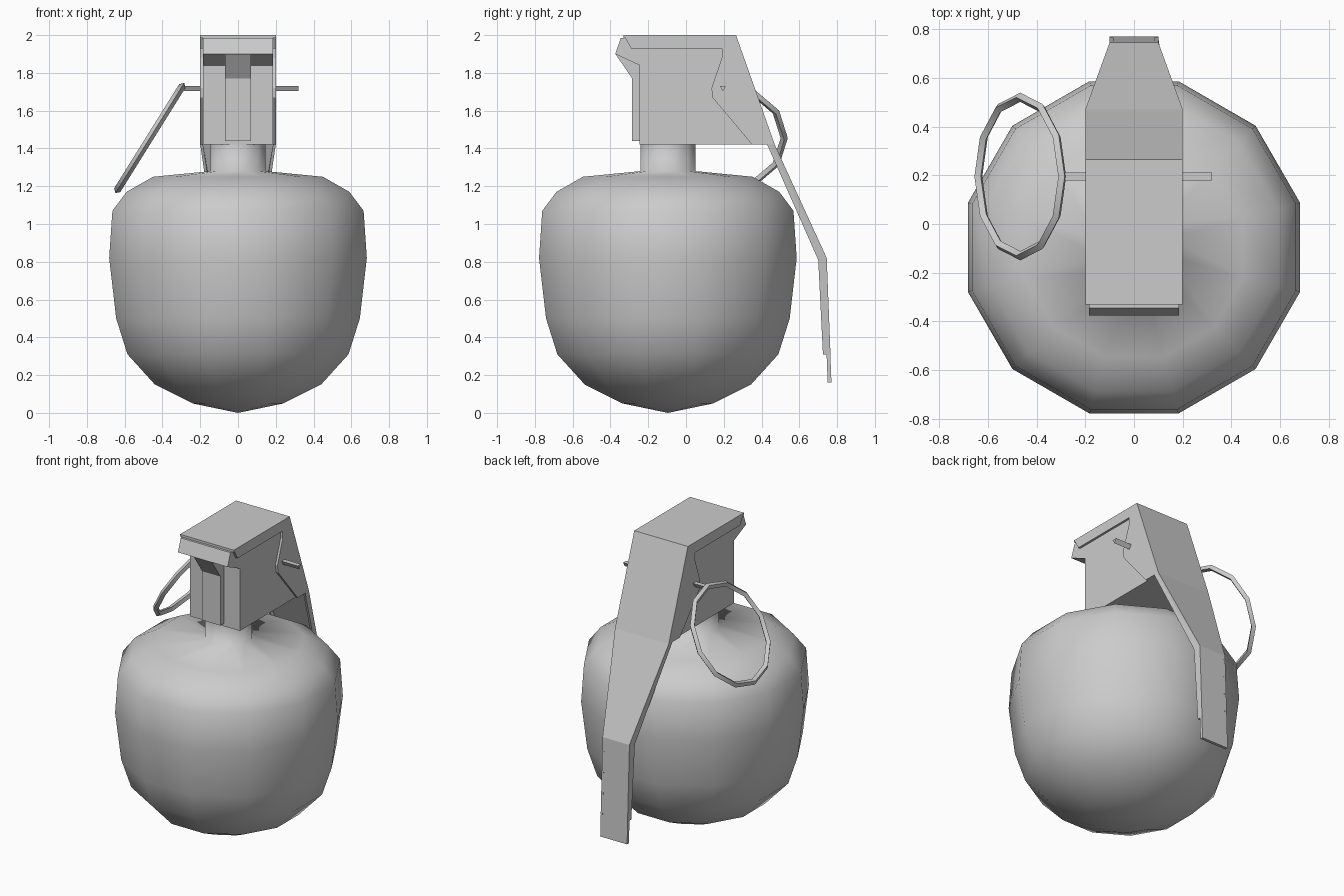
import bpy, bmesh, math
from mathutils import Vector

if "Cube" in bpy.data.objects:
    bpy.data.objects.remove(bpy.data.objects["Cube"])

grey = bpy.data.materials.new("grey metal")
grey.diffuse_color = (0.6, 0.6, 0.6, 1)
grey.use_nodes = True
grey.node_tree.nodes["Principled BSDF"].inputs["Base Color"].default_value = grey.diffuse_color


def make(name, verts, faces, smooth=None):
    me = bpy.data.meshes.new(name)
    me.from_pydata(verts, [], faces)
    bm = bmesh.new()
    bm.from_mesh(me)
    bmesh.ops.recalc_face_normals(bm, faces=bm.faces)
    bm.to_mesh(me)
    bm.free()
    me.materials.append(grey)
    ob = bpy.data.objects.new(name, me)
    bpy.context.collection.objects.link(ob)
    if smooth:
        bpy.ops.object.select_all(action='DESELECT')
        ob.select_set(True)
        bpy.context.view_layer.objects.active = ob
        bpy.ops.object.shade_smooth_by_angle(angle=math.radians(smooth))
    return ob


def extrude(name, profile, left, right):
    """Side profile (y, z) spanned between two x functions."""
    n = len(profile)
    verts = [(left(y), y, z) for y, z in profile] + [(right(y), y, z) for y, z in profile]
    faces = [tuple(range(n)), tuple(range(n, 2 * n))]
    faces += [(i, (i + 1) % n, n + (i + 1) % n, n + i) for i in range(n)]
    return make(name, verts, faces)


def tube(name, points, radius, sides, up, closed):
    """Sweep a small polygon along points."""
    verts, faces, n = [], [], len(points)
    for i, p in enumerate(points):
        a = points[i - 1] if closed or i else p
        b = points[(i + 1) % n] if closed or i < n - 1 else p
        t = (b - a).normalized()
        side = t.cross(up).normalized()
        for k in range(sides):
            ang = 2 * math.pi * k / sides - math.pi / 2
            verts.append(p + radius * (math.cos(ang) * side + math.sin(ang) * up))
    for i in range(n if closed else n - 1):
        j = (i + 1) % n
        for k in range(sides):
            m = (k + 1) % sides
            faces.append((i * sides + k, i * sides + m, j * sides + m, j * sides + k))
    if not closed:
        faces += [tuple(range(sides)), tuple(range((n - 1) * sides, n * sides))]
    return make(name, verts, faces, 35 if closed else None)


# Round body and neck: twelve-sided lathe, (flat-to-centre distance, height)
profile = [(0.24, 0.05), (0.44, 0.15), (0.585, 0.31), (0.645, 0.50), (0.682, 0.82),
           (0.665, 1.07), (0.59, 1.17), (0.45, 1.25), (0.145, 1.28), (0.145, 1.44)]
SIDES, CY = 12, -0.096
verts, faces = [], []
for r, z in profile:
    r /= math.cos(math.pi / SIDES)
    for k in range(SIDES):
        a = 2 * math.pi * (k + 0.5) / SIDES
        verts.append((r * math.cos(a), CY + r * math.sin(a), z))
for i in range(len(profile) - 1):
    for k in range(SIDES):
        m = (k + 1) % SIDES
        faces.append((i * SIDES + k, i * SIDES + m, (i + 1) * SIDES + m, (i + 1) * SIDES + k))
verts.append((0, CY, 0))
faces += [(len(verts) - 1, (k + 1) % SIDES, k) for k in range(SIDES)]
make("body", verts, faces, 100)

# Head block with overhanging front lip
W = 0.185
extrude("head", [(-0.245, 1.42), (-0.245, 1.84), (-0.375, 1.90), (-0.345, 1.985),
                 (0.25, 1.985), (0.425, 1.42)], lambda y: -W, lambda y: W)
# Raised rib on the front of the head
extrude("front_rib", [(-0.285, 1.44), (-0.285, 1.77), (-0.372, 1.898), (-0.22, 1.90),
                      (-0.22, 1.44)], lambda y: -0.068, lambda y: 0.068)


# Lever: half width narrows along its length
def half(y):
    return 0.2 - 0.1 * min(1, max(0, (y - 0.47) / 0.275))


outer = [(-0.33, 2.0), (0.265, 2.0), (0.47, 1.42), (0.745, 0.82), (0.77, 0.16)]
inner = [(0.75, 0.16), (0.725, 0.82), (0.45, 1.42), (0.25, 1.985), (-0.33, 1.985)]
n = len(outer)
verts, faces = [], []
for o, i in zip(outer, reversed(inner)):
    w = half(o[0])
    verts += [(-w, *o), (w, *o), (w, *i), (-w, *i)]
for s in range(n - 1):
    faces += [(4 * s + k, 4 * s + (k + 1) % 4, 4 * s + 4 + (k + 1) % 4, 4 * s + 4 + k)
              for k in range(4)]
faces += [(0, 1, 2, 3), tuple(range(4 * n - 4, 4 * n))]
make("lever", verts, faces)

# Side flanges of the lever: wide plate over the head, thin lip further down
plate = [(-0.33, 2.0), (0.265, 2.0), (0.47, 1.42), (0.35, 1.42), (0.14, 1.67),
         (0.135, 1.72), (0.19, 1.88), (0.19, 1.93), (-0.29, 1.93)]
lip = [(0.47, 1.42), (0.745, 0.82), (0.765, 0.31), (0.725, 0.31), (0.70, 0.81), (0.43, 1.42)]
for s, label in ((-1, "left"), (1, "right")):
    extrude(label + "_lever_plate", plate, lambda y: s * 0.2, lambda y: s * 0.184)
    extrude(label + "_lever_lip", lip, lambda y: s * half(y + 0.02 * (y > 0.69)),
            lambda y: s * (half(y + 0.02 * (y > 0.69)) - 0.015))

# Three-sided safety pin through the head
PY, PZ = 0.195, 1.722
tube("pin", [Vector((-0.285, PY, PZ)), Vector((0.32, PY, PZ))], 0.019, 3, Vector((0, 0, 1)), False)

# Tilted pull ring hanging from the pin
u, v = Vector((0.53, 0, 0.848)), Vector((0, 1, 0))
centre = Vector((-0.467, PY, 1.455))
ring = [centre + 0.325 * (math.cos(a) * u + math.sin(a) * v)
        for a in (2 * math.pi * k / 12 for k in range(12))]
tube("pull_ring", ring, 0.019, 4, u.cross(v), True)
